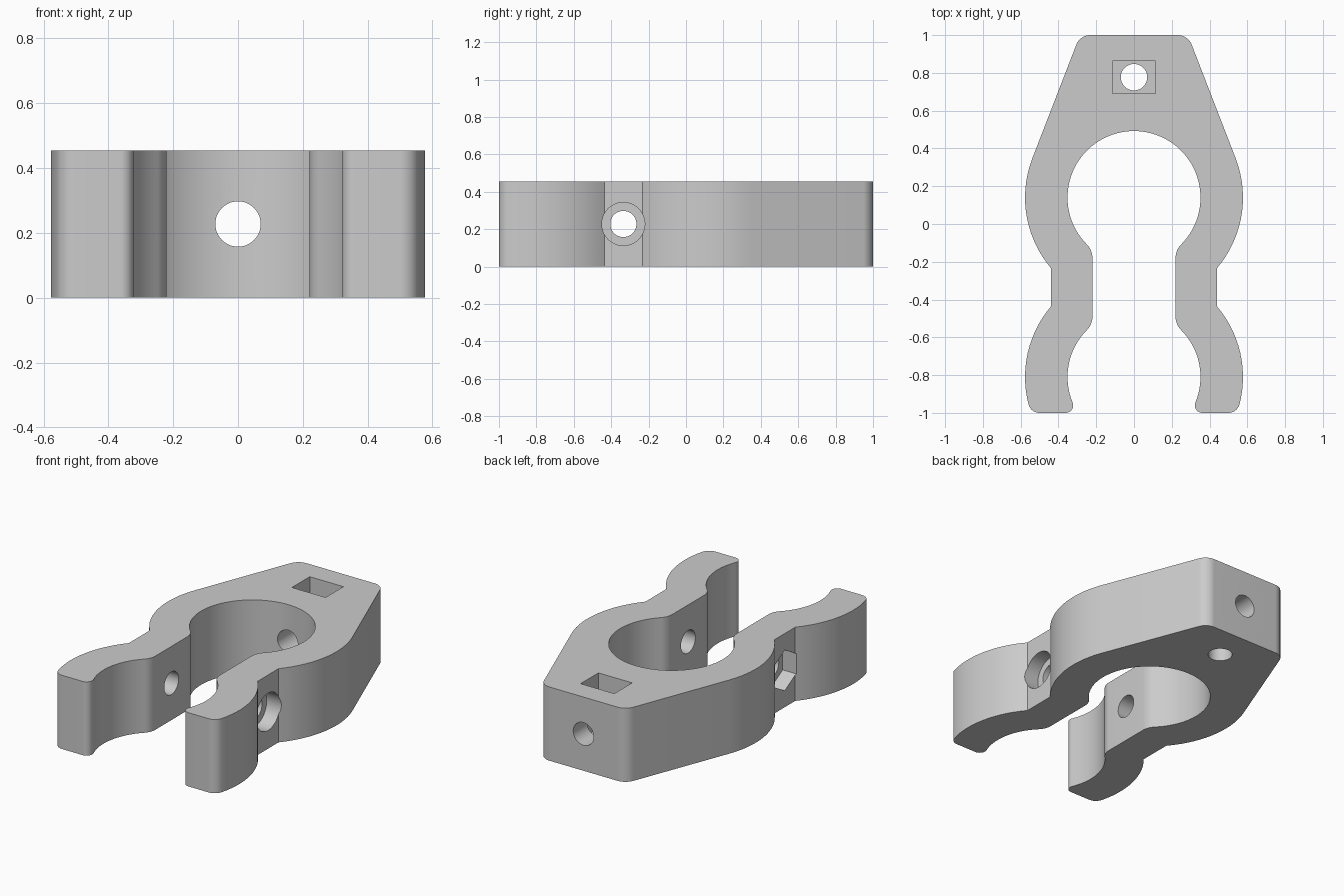
import bpy
import bmesh
from math import cos, sin, radians, pi
from mathutils import Vector

if "Cube" in bpy.data.objects:
    bpy.data.objects.remove(bpy.data.objects["Cube"], do_unlink=True)

HEIGHT = 0.455
MID = HEIGHT / 2
RING_Y, GRIP_Y = 0.14, -0.81        # centres of the two round seats
INNER, OUTER = 0.352, 0.577         # seat and outside radii
BOLT_Y, NUT_Y = -0.335, 0.777
HOLE = 0.07

grey = bpy.data.materials.new("plain grey")
grey.use_nodes = True
grey.diffuse_color = (0.6, 0.6, 0.6, 1)
grey.node_tree.nodes["Principled BSDF"].inputs["Base Color"].default_value = (0.6, 0.6, 0.6, 1)


def arc(cx, cy, r, start, end):
    n = max(4, round(abs(end - start) / 4))
    angles = [radians(start + (end - start) * i / n) for i in range(n + 1)]
    return [(cx + r * cos(a), cy + r * sin(a)) for a in angles]


def add_object(name, bm):
    bmesh.ops.recalc_face_normals(bm, faces=bm.faces)
    mesh = bpy.data.meshes.new(name)
    bm.to_mesh(mesh)
    bm.free()
    mesh.materials.append(grey)
    obj = bpy.data.objects.new(name, mesh)
    bpy.context.collection.objects.link(obj)
    return obj


def prism(name, points, height):
    bm = bmesh.new()
    face = bm.faces.new([bm.verts.new((x, y, 0)) for x, y in points])
    top = bmesh.ops.extrude_face_region(bm, geom=[face])["geom"]
    bmesh.ops.translate(bm, vec=(0, 0, height),
                        verts=[v for v in top if isinstance(v, bmesh.types.BMVert)])
    return add_object(name, bm)


def rod(name, start, end, radius, sides=48):
    """Straight cutter between two points."""
    a, b = Vector(start), Vector(end)
    obj = prism(name, [(radius * cos(2 * pi * i / sides), radius * sin(2 * pi * i / sides))
                       for i in range(sides)], (b - a).length)
    obj.rotation_euler = (b - a).to_track_quat("Z", "Y").to_euler()
    obj.location = a
    return obj


# Half outline, from the back edge round the arm to the inside of the ring
half = []
for part in (
    arc(0.231, 0.92, 0.08, 90, 21.2),             # back corner
    arc(0, RING_Y, OUTER, 21.2, -40.3),           # outside of ring
    arc(0, GRIP_Y, OUTER, 40.3, -14.6),           # outside of grip
    arc(0.5, -0.94, 0.06, -14.6, -90),            # outer tip
    arc(0.362, -0.96, 0.04, -90, -202.5),         # inner tip
    arc(0, GRIP_Y, INNER, -22.5, 44.8),           # inside of grip
    arc(0.322, -0.49, 0.102, 224.8, 180),         # neck
    arc(0.322, -0.18, 0.102, 180, 135.2),
    arc(0, RING_Y, INNER, -44.8, 90),             # inside of ring
):
    for p in part:
        if not half or (Vector(p) - Vector(half[-1])).length > 0.004:
            half.append(p)
outline = half + [(-x, y) for x, y in reversed(half[:-1])]
clip = prism("clip_body", outline, HEIGHT)

# Cutters for holes, nut slot, screw head recess and hexagonal nut recess
slot = prism("nut_slot_cutter", [(-0.115, NUT_Y - 0.087), (0.115, NUT_Y - 0.087),
                                 (0.115, NUT_Y + 0.087), (-0.115, NUT_Y + 0.087)], 1)
slot.location.z = 0.113
cutters = [
    slot,
    rod("back_hole_cutter", (0, 0.3, MID), (0, 1.2, MID), HOLE),
    rod("vertical_hole_cutter", (0, NUT_Y, -0.1), (0, NUT_Y, 0.3), HOLE),
    rod("bolt_hole_cutter", (-0.8, BOLT_Y, MID), (0.8, BOLT_Y, MID), HOLE),
    rod("screw_head_cutter", (0.35, BOLT_Y, MID), (0.8, BOLT_Y, MID), 0.115),
]
# Points of the hexagon face up and down
nut = rod("hex_nut_cutter", (0, 0, 0), (0, 0, 0.45), 0.125, 6)
nut.rotation_euler = (0, -pi / 2, 0)
nut.location = (-0.35, BOLT_Y, MID)
cutters.append(nut)

bpy.context.view_layer.objects.active = clip
for cutter in cutters:
    cutter.hide_render = True
    mod = clip.modifiers.new(cutter.name, "BOOLEAN")
    mod.operation = "DIFFERENCE"
    mod.solver = "EXACT"
    mod.object = cutter
    bpy.ops.object.modifier_apply(modifier=mod.name)
    bpy.data.objects.remove(cutter, do_unlink=True)

bpy.ops.object.select_all(action="DESELECT")
clip.select_set(True)
bpy.ops.object.shade_smooth_by_angle(angle=radians(30))
